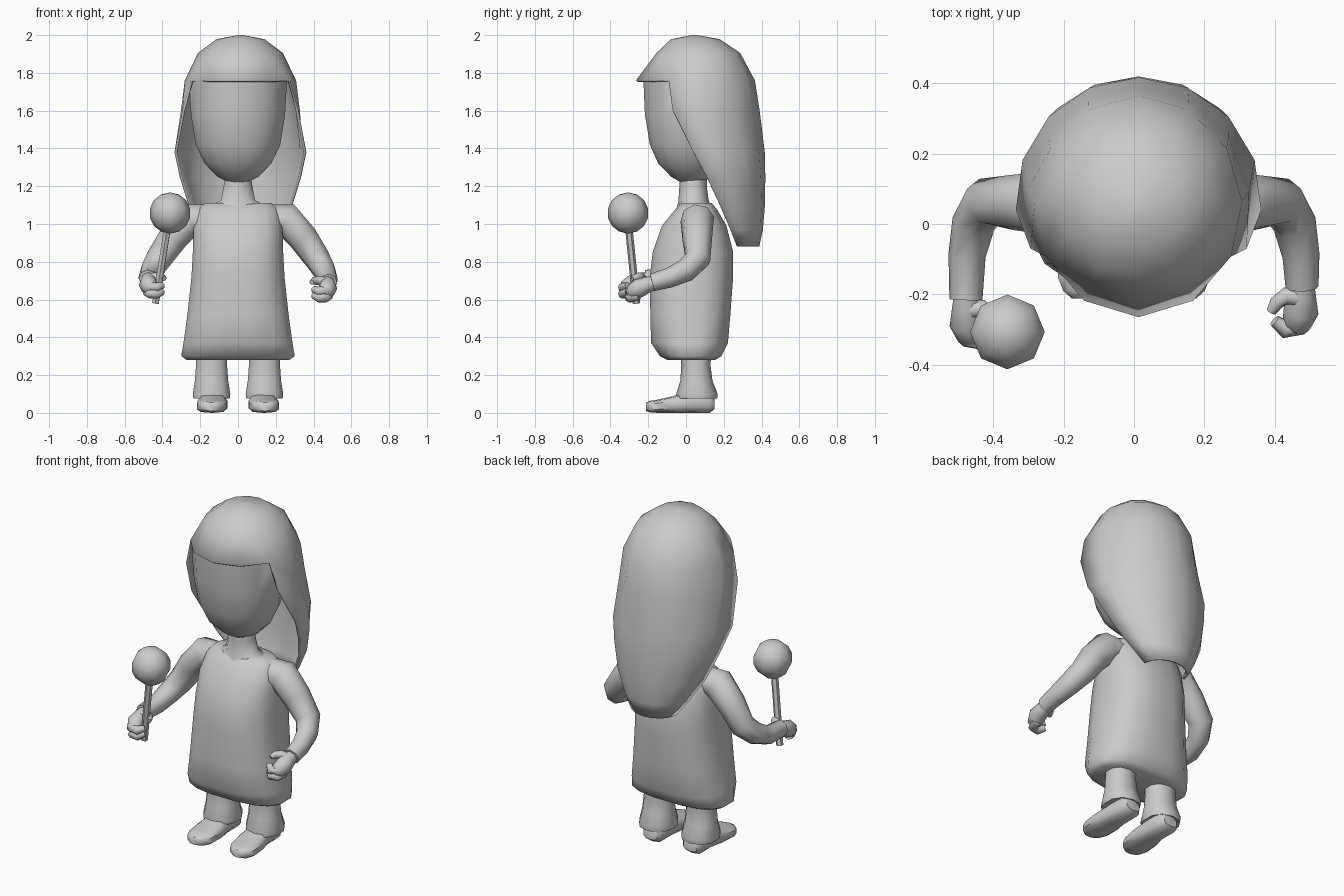
import bpy, bmesh, math
from mathutils import Vector

if "Cube" in bpy.data.objects:
    bpy.data.objects.remove(bpy.data.objects["Cube"])


def add_loft(bm, rings, closed=True, cap_a=True, cap_b=True):
    """Skin a list of point rings, optionally closing the ends."""
    rows = [[bm.verts.new(p) for p in r] for r in rings]
    n = len(rows[0])
    for a, b in zip(rows, rows[1:]):
        for i in range(n if closed else n - 1):
            j = (i + 1) % n
            bm.faces.new((a[i], a[j], b[j], b[i]))
    if closed and cap_a:
        bm.faces.new(rows[0])
    if closed and cap_b:
        bm.faces.new(rows[-1])


def finish(name, bm, angle=50):
    bmesh.ops.remove_doubles(bm, verts=bm.verts, dist=0.0005)
    bmesh.ops.recalc_face_normals(bm, faces=bm.faces)
    me = bpy.data.meshes.new(name)
    bm.to_mesh(me)
    bm.free()
    ob = bpy.data.objects.new(name, me)
    bpy.context.collection.objects.link(ob)
    bpy.ops.object.select_all(action='DESELECT')
    ob.select_set(True)
    bpy.context.view_layer.objects.active = ob
    bpy.ops.object.shade_smooth_by_angle(angle=math.radians(angle))
    return ob


def power(v, n):
    return math.copysign(abs(v) ** (2 / n), v)


def level(z, rx, y0, y1, xc=0, n=2.0, seg=14):
    """Horizontal rounded ring from y0 (front) to y1 (back)."""
    yc, ry = (y0 + y1) / 2, (y1 - y0) / 2
    return [Vector((xc + rx * power(math.cos(t), n), yc + ry * power(math.sin(t), n), z))
            for t in (2 * math.pi * (i + .5) / seg for i in range(seg))]


def body(name, levels, xc=0, n=2.0, seg=14, angle=50):
    bm = bmesh.new()
    add_loft(bm, [level(*l, xc=xc, n=n, seg=seg) for l in levels])
    return finish(name, bm, angle)


def add_tube(bm, pts, seg=8):
    """Tube through (x, y, z, radius) points."""
    ps = [Vector(p[:3]) for p in pts]
    rings, u = [], Vector((0.1, 1, 0.2))
    for i, p in enumerate(ps):
        d = (ps[min(i + 1, len(ps) - 1)] - ps[max(i - 1, 0)]).normalized()
        u = (u - d * u.dot(d)).normalized()
        v = d.cross(u)
        r = pts[i][3]
        rings.append([p + r * (u * math.cos(a) + v * math.sin(a))
                      for a in (2 * math.pi * k / seg for k in range(seg))])
    add_loft(bm, rings)


def tubes(name, paths, side=1, shift=(0, 0, 0), seg=8, angle=60):
    bm = bmesh.new()
    for path in paths:
        add_tube(bm, [(side * x + shift[0], y + shift[1], z + shift[2], r)
                      for x, y, z, r in path], seg)
    return finish(name, bm, angle)


# Head and neck
body("head", [(1.215, .04, -.02, .08), (1.25, .11, -.08, .13), (1.32, .18, -.15, .18),
              (1.42, .228, -.195, .22), (1.58, .254, -.222, .26), (1.757, .264, -.23, .28),
              (1.85, .17, -.1, .22)], n=2.1, seg=16)
body("neck", [(1.05, .2, -.06, .14), (1.1, .15, -.045, .13), (1.125, .095, -.04, .12),
              (1.2, .08, -.035, .11), (1.27, .068, -.035, .11)], seg=10, angle=70)

# Dress with flared hem
body("dress", [(.28, .275, -.1, .155), (.30, .305, -.14, .19), (.37, .293, -.188, .225),
               (.52, .272, -.192, .238), (.72, .25, -.195, .253), (.85, .243, -.18, .253),
               (.99, .238, -.13, .217), (1.07, .225, -.065, .17), (1.11, .18, -.03, .14)],
     n=2.6, seg=16, angle=70)

# Hair: full cap above the fringe, open U-shaped curtain at sides and back
A0 = math.asin(-.14 / .31)
back = [A0 + (math.pi - 2 * A0) * i / 8 for i in range(9)]
front = [math.pi - A0 + (math.pi + 2 * A0) * i / 4 for i in range(1, 4)]
XC = .013


def arc(z, rx, yc, ry, angles):
    return [Vector((XC + rx * math.cos(a), yc + ry * math.sin(a), z)) for a in angles]


bm = bmesh.new()
cap = [(2.0, .015, .045, .015), (1.978, .128, .05, .13), (1.905, .225, .065, .222),
       (1.76, .295, .05, .315)]
add_loft(bm, [arc(*c, back + front) for c in cap], cap_b=False)
curtain = [(1.76, .295, .05, .315, -.09), (1.6, .32, .03, .36, -.07), (1.38, .35, .065, .352, .04),
           (1.25, .322, .12, .3, .11), (1.1, .275, .18, .238, .18), (.97, .2, .235, .172, .235),
           (.88, .14, .27, .118, .27)]
rows = []
for z, rx, yc, ry, edge in curtain:
    a = math.asin((edge - yc) / ry) if z < 1.76 else A0
    rows.append(arc(z, rx, yc, ry, [a + (math.pi - 2 * a) * i / 8 for i in range(9)]))
add_loft(bm, rows, closed=False)
hair = finish("hair", bm, 60)
mod = hair.modifiers.new("thickness", 'SOLIDIFY')
mod.thickness, mod.offset = .014, -1

for side, tag in ((1, "left"), (-1, "right")):
    # Trouser leg with wide cuff
    body(tag + "_leg", [(.09, .06, -.03, .13), (.075, .1, -.05, .165), (.1, .104, -.052, .168),
                        (.17, .092, -.03, .14), (.25, .086, -.025, .13), (.36, .088, -.03, .135)],
         xc=side * .14, n=2.3, seg=10)

    # Shoe lofted from heel to toe
    bm = bmesh.new()
    rings = []
    for y, hw, z0, z1 in [(.15, .045, .02, .08), (.125, .065, .0, .11), (.02, .065, .0, .115),
                          (-.07, .082, .0, .088), (-.15, .08, .0, .07), (-.19, .062, .003, .064),
                          (-.212, .035, .01, .055)]:
        zc, hz = (z0 + z1) / 2, (z1 - z0) / 2
        xc = side * (.132 + max(0, -y) * .05)
        rings.append([Vector((xc + hw * power(math.cos(t), 3), y, zc + hz * power(math.sin(t), 3)))
                      for t in (2 * math.pi * (k + .5) / 10 for k in range(10))])
    add_loft(bm, rings)
    finish(tag + "_shoe", bm)

    # Sleeve bent at the elbow
    lift = (0, 0, 0) if side > 0 else (0, -.035, .02)
    tubes(tag + "_arm", [[(.16, .06, 1.025, .08), (.255, .06, 1.025, .09), (.345, .06, .925, .08),
                          (.42, .062, .815, .07), (.457, .0, .755, .062),
                          (.475, -.09, .715, .053),
                          (.478, -.18 + lift[1], .69 + lift[2], .047)]], side)

    # Curled hand: palm, fingers and thumb
    palm = [(.475, -.15, .695, .035), (.475, -.2, .68, .042), (.475, -.25, .66, .05),
            (.462, -.285, .64, .042), (.45, -.3, .63, .025)]
    fingers = [[(.48, -.25, z, .026), (.465, -.295, z - .01, .027), (.43, -.3, z - .012, .026),
                (.4, -.275, z, .018)] for z in (.655, .622)]
    thumb = [(.47, -.21, .69, .028), (.43, -.205, .7, .025), (.405, -.225, .7, .021),
             (.39, -.25, .692, .014)]
    tubes(tag + "_hand", [palm, thumb] + fingers, side, lift)

# Ball on a stick held in the right hand
tubes("stick", [[(-.437, -.262, .58, .02), (-.37, -.305, 1.0, .02)]], seg=6, angle=35)
bm = bmesh.new()
bmesh.ops.create_uvsphere(bm, u_segments=8, v_segments=7, radius=.109)
bmesh.ops.translate(bm, verts=bm.verts, vec=(-.36, -.307, 1.058))
finish("stick_ball", bm, 60)
